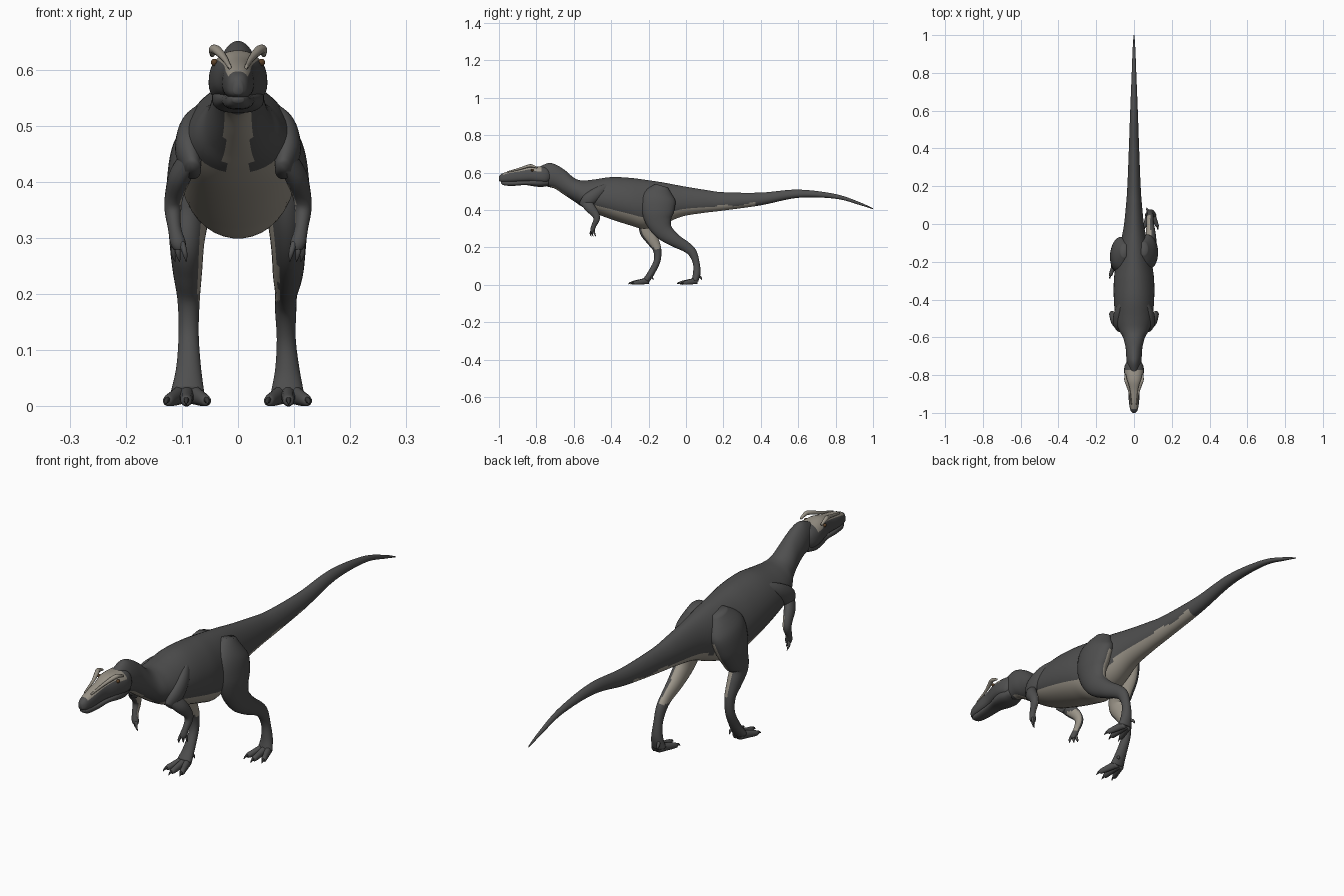
import bpy, bmesh, math
from mathutils import Vector


def material(name, rgb):
    m = bpy.data.materials.new(name)
    m.diffuse_color = (*rgb, 1)
    return m


HIDE = material("dark grey hide", (0.078, 0.078, 0.078))
PALE = material("pale belly", (0.33, 0.30, 0.25))
CLAW = material("claw black", (0.035, 0.035, 0.035))
EYE = material("eye brown", (0.10, 0.05, 0.02))


def smooth_path(pts, steps):
    """Catmull-Rom interpolation of tuples (x, y, z, half width, half depth)."""
    p = [Vector(q) for q in pts]
    p = [p[0]] + p + [p[-1]]
    out = []
    for i in range(1, len(p) - 2):
        a, b, c, d = p[i - 1:i + 3]
        for k in range(steps):
            t = k / steps
            out.append(0.5 * (2 * b + (c - a) * t + (2 * a - 5 * b + 4 * c - d) * t * t
                              + (3 * b - a - 3 * c + d) * t ** 3))
    return out + [p[-2]]


def tube(name, pts, mats, rule=None, seg=20, steps=5, upright=False, pear=0.0, power=1.0):
    """Loft of oval rings along a path; rule(centre, normal) picks the second material."""
    path = smooth_path(pts, steps)
    bm = bmesh.new()
    rings = []
    for i, q in enumerate(path):
        c = Vector(q[:3])
        t = Vector(path[min(i + 1, len(path) - 1)][:3]) - Vector(path[max(i - 1, 0)][:3])
        n = Vector((0, 0, 1)) if upright else Vector((1, 0, 0)).cross(t).normalized()
        ring = []
        for k in range(seg):
            a = 2 * math.pi * (k + 0.5) / seg
            co, si = math.cos(a), math.sin(a)
            u = math.copysign(abs(co) ** power, co) * (1 - pear * si)
            v = math.copysign(abs(si) ** power, si)
            ring.append(bm.verts.new(c + Vector((1, 0, 0)) * u * max(q[3], 0.0005)
                                     + n * v * max(q[4], 0.0005)))
        rings.append(ring)
    for r0, r1 in zip(rings, rings[1:]):
        for k in range(seg):
            j = (k + 1) % seg
            bm.faces.new((r0[k], r0[j], r1[j], r1[k]))
    bm.faces.new(rings[0])
    bm.faces.new(rings[-1])
    bmesh.ops.recalc_face_normals(bm, faces=bm.faces[:])
    bm.normal_update()
    for f in bm.faces:
        f.smooth = True
        if rule and rule(f.calc_center_median(), f.normal):
            f.material_index = 1
    me = bpy.data.meshes.new(name)
    bm.to_mesh(me)
    bm.free()
    for m in mats:
        me.materials.append(m)
    ob = bpy.data.objects.new(name, me)
    bpy.context.collection.objects.link(ob)
    return ob


def rows(table):
    """(y, top, bottom, half width) -> path points."""
    return [(0, y, (t + b) / 2, w, (t - b) / 2) for y, t, b, w in table]


def mirrored(pts, s):
    return [(q[0] * s, *q[1:]) for q in pts]


# neck, trunk and tail in one loft, pale underneath
def belly(c, n):
    if c.y < -0.55:
        return c.y > -0.72 and n.z < -0.3 and abs(c.x) < 0.024
    if c.y < -0.1:
        return n.z < -0.42
    return c.y < 0.38 and n.z < -0.4 + 0.2 * math.sin(c.y * 40) * (c.y > 0.15)


tube("body_and_tail", rows([
    (-0.80, .622, .548, .030), (-0.74, .650, .525, .037), (-0.70, .644, .513, .041),
    (-0.65, .615, .480, .045), (-0.60, .573, .447, .058), (-0.56, .558, .420, .080),
    (-0.50, .562, .388, .097), (-0.40, .576, .350, .106), (-0.30, .572, .318, .106),
    (-0.22, .562, .299, .096), (-0.12, .547, .325, .076), (-0.02, .528, .365, .055),
    (0.10, .508, .385, .042), (0.20, .495, .397, .035), (0.40, .493, .425, .027),
    (0.60, .509, .465, .020), (0.80, .485, .460, .012), (0.93, .441, .426, .007),
    (1.0, .409, .404, .002)]), [HIDE, PALE], belly, seg=40, steps=7, upright=True, pear=0.12)

# skull with pale snout roof, and lower jaw
tube("skull", rows([
    (-1.0, .580, .556, .008), (-0.985, .594, .550, .019), (-0.94, .610, .548, .027),
    (-0.88, .623, .550, .031), (-0.83, .634, .548, .044), (-0.78, .632, .540, .052),
    (-0.745, .628, .540, .047), (-0.72, .610, .560, .030)]), [HIDE, PALE],
    lambda c, n: -0.975 < c.y < -0.775 and c.z > 0.585 and n.z > 0.45,
    seg=28, upright=True, pear=0.12, power=0.8)
tube("lower_jaw", rows([
    (-0.99, .553, .542, .010), (-0.97, .556, .531, .020), (-0.92, .556, .529, .026),
    (-0.86, .558, .533, .031), (-0.81, .568, .526, .043), (-0.77, .575, .523, .046),
    (-0.735, .570, .530, .036)]), [HIDE], seg=24, upright=True, power=0.8)

# trailing right leg and leading left leg: hip, knee, ankle, foot
right_leg = [
    (.050, -.13, .530, .022, .035), (.068, -.145, .470, .046, .088),
    (.083, -.150, .400, .044, .088), (.088, -.145, .340, .037, .070),
    (.090, -.118, .285, .031, .050), (.089, -.060, .238, .027, .036),
    (.086, 0.0, .203, .020, .028), (.085, .034, .172, .019, .024),
    (.086, .054, .120, .017, .018), (.088, .058, .065, .022, .020),
    (.088, .048, .022, .030, .018)]
left_leg = [
    (.050, -.14, .530, .022, .035), (.068, -.155, .470, .046, .088),
    (.083, -.170, .400, .044, .085), (.088, -.188, .340, .037, .065),
    (.091, -.205, .290, .031, .045), (.090, -.180, .240, .026, .034),
    (.088, -.155, .190, .020, .023), (.088, -.154, .130, .018, .018),
    (.088, -.182, .070, .022, .018), (.090, -.212, .024, .030, .018)]

for side, s, leg in (("right", 1, right_leg), ("left", -1, left_leg)):
    tube(side + "_leg", mirrored(leg, s), [HIDE, PALE],
         lambda c, n: 0.19 < c.z < 0.43 and -0.8 * s * n.x + 0.6 * n.y > 0.4, seg=28, steps=6)

    # three spread toes with claws, plus a small rear toe
    fx, fy = leg[-1][0], leg[-1][1]
    for name, dx, ln in (("inner", -.032, .062), ("middle", .002, .075), ("outer", .034, .058)):
        tip = (fx + dx, fy - ln, .010)
        tube(f"{side}_{name}_toe", mirrored([
            (fx + dx * .3, fy + .012, .022, .014, .018),
            (fx + dx * .7, fy - ln * .5, .015, .012, .014),
            (*tip, .010, .010), (tip[0], tip[1] - .006, .009, .003, .003)], s), [HIDE], seg=12)
        tube(f"{side}_{name}_toe_claw", mirrored([
            (tip[0], tip[1] + .004, .013, .006, .006),
            (tip[0] + dx * .1, tip[1] - .012, .010, .004, .005),
            (tip[0] + dx * .15, tip[1] - .022, .003, .001, .001)], s), [CLAW], seg=8)
    tube(side + "_rear_toe", mirrored([
        (fx - .012, fy + .015, .050, .007, .007), (fx - .018, fy + .030, .040, .006, .006),
        (fx - .020, fy + .038, .026, .001, .001)], s), [HIDE], seg=8)

    # shoulder muscle, arm and fingers
    tube(side + "_shoulder", mirrored([
        (.055, -.40, .535, .010, .012), (.082, -.46, .500, .020, .028),
        (.088, -.52, .455, .024, .036), (.080, -.555, .420, .014, .022)], s), [HIDE])
    tube(side + "_arm", mirrored([
        (.080, -.540, .450, .020, .030), (.101, -.515, .415, .021, .028),
        (.113, -.485, .378, .017, .021), (.116, -.478, .350, .015, .017),
        (.113, -.492, .318, .012, .013), (.107, -.500, .292, .014, .012),
        (.105, -.500, .280, .010, .009)], s), [HIDE, PALE],
        lambda c, n: 0.31 < c.z < 0.40 and -s * n.x + 0.5 * n.y > 0.6)
    for i, (dx, dy) in enumerate(((-.010, -.008), (.002, 0), (.010, .010))):
        tube(f"{side}_finger_{i + 1}", mirrored([
            (.106 + dx * .6, -.500 + dy * .6, .292, .006, .006),
            (.105 + dx, -.501 + dy * 1.2, .274, .005, .005),
            (.102 + dx, -.496 + dy * 1.4, .258, .001, .001)], s), [HIDE], seg=8)

    # brow crest and eye
    tube(side + "_brow_crest", mirrored([
        (.014, -.955, .603, .003, .004), (.024, -.890, .620, .006, .006),
        (.037, -.845, .634, .009, .008), (.044, -.825, .636, .008, .008),
        (.046, -.795, .626, .004, .004)], s), [PALE], seg=10)
    tube(side + "_eye", mirrored([
        (.041, -.830, .613, .001, .001), (.042, -.826, .613, .006, .006),
        (.042, -.818, .613, .006, .006), (.043, -.814, .613, .001, .001)], s), [EYE], seg=10)
